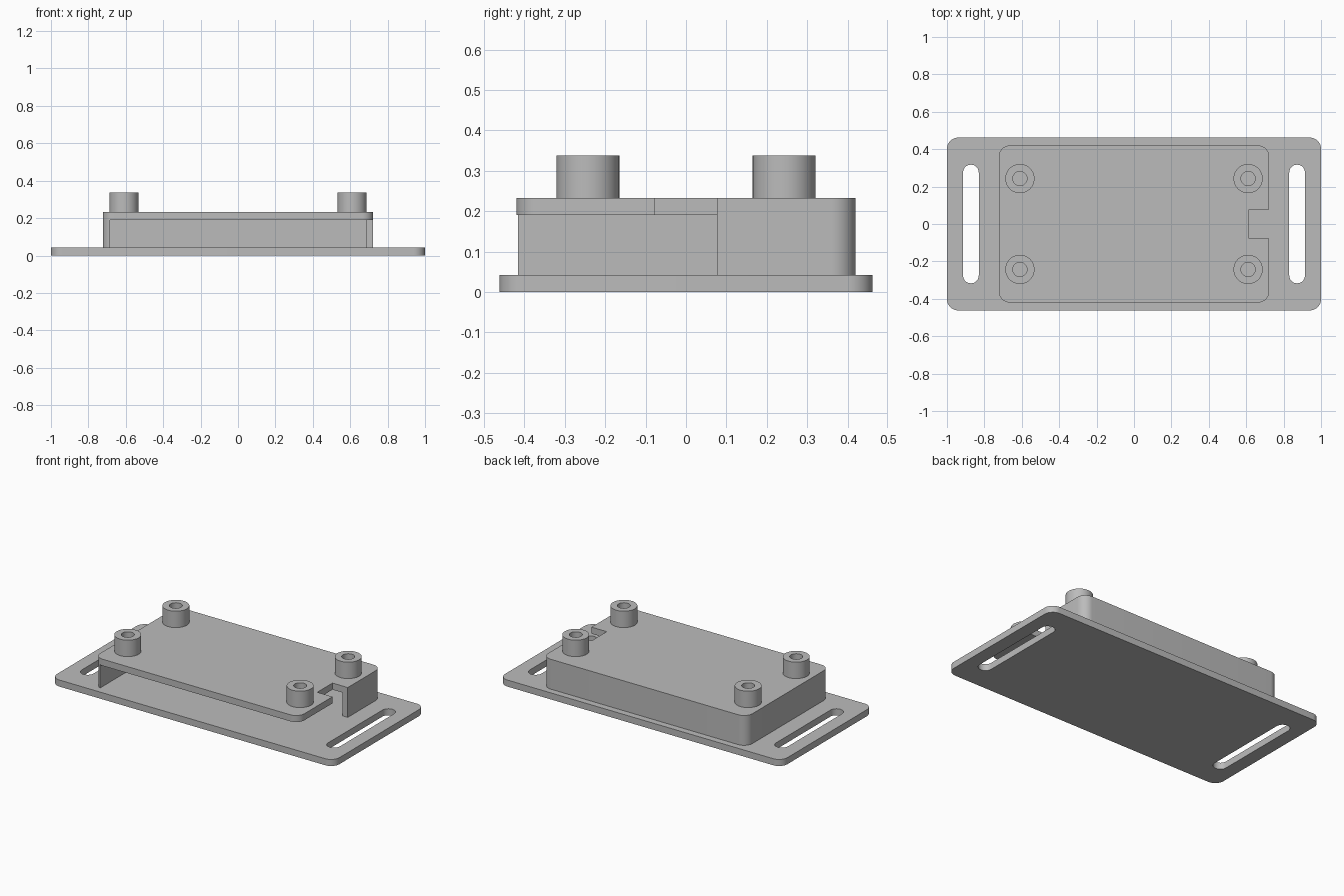
import bpy, bmesh, math

if "Cube" in bpy.data.objects:
    bpy.data.objects.remove(bpy.data.objects["Cube"])

grey = bpy.data.materials.new("plain grey")
grey.use_nodes = True
colour = (0.5, 0.5, 0.5, 1)
grey.diffuse_color = colour
grey.node_tree.nodes["Principled BSDF"].inputs["Base Color"].default_value = colour

BASE_TOP, ROOF_UNDER, ROOF_TOP, POST_TOP = 0.042, 0.191, 0.233, 0.338
WALL = 0.038
HALF_X, HALF_Y = 0.723, 0.42
OVER = 0.1  # how far cutters overshoot


def prism(name, x, y, z, radius=0.0, steps=12):
    """Upright block between (min, max) ranges, with rounded vertical corners."""
    corners = [(x[1], y[1], 1, 1), (x[0], y[1], -1, 1),
               (x[0], y[0], -1, -1), (x[1], y[0], 1, -1)]
    bm = bmesh.new()
    ring = []
    for i, (cx, cy, sx, sy) in enumerate(corners):
        for k in range(steps + 1 if radius else 1):
            a = math.pi / 2 * (i + k / steps)
            ring.append(bm.verts.new((cx + radius * (math.cos(a) - sx),
                                      cy + radius * (math.sin(a) - sy), z[0])))
    bmesh.ops.remove_doubles(bm, verts=ring, dist=0.0001)
    face = bm.faces.new(list(bm.verts))
    top = bmesh.ops.extrude_face_region(bm, geom=[face])["geom"]
    bmesh.ops.translate(bm, vec=(0, 0, z[1] - z[0]),
                        verts=[v for v in top if isinstance(v, bmesh.types.BMVert)])
    bmesh.ops.recalc_face_normals(bm, faces=bm.faces)
    mesh = bpy.data.meshes.new(name)
    bm.to_mesh(mesh)
    bm.free()
    obj = bpy.data.objects.new(name, mesh)
    bpy.context.collection.objects.link(obj)
    mesh.materials.append(grey)
    return obj


def round_post(name, cx, cy, z, r):
    return prism(name, (cx - r, cx + r), (cy - r, cy + r), z, r)


def select(obj):
    bpy.ops.object.select_all(action="DESELECT")
    obj.select_set(True)
    bpy.context.view_layer.objects.active = obj


def cut(obj, cutters):
    for cutter in cutters:
        cutter.hide_render = True
        mod = obj.modifiers.new("cut", "BOOLEAN")
        mod.operation = "DIFFERENCE"
        mod.solver = "EXACT"
        mod.object = cutter
        select(obj)
        bpy.ops.object.modifier_apply(modifier=mod.name)
        bpy.data.objects.remove(cutter)
    select(obj)
    bpy.ops.object.shade_smooth_by_angle(angle=math.radians(30))


# Mounting plate with a strap slot at each end
plate = prism("base_plate", (-1, 1), (-0.462, 0.462), (0, BASE_TOP), 0.06)
cut(plate, [prism("slot_cutter", (s * 0.872 - 0.042, s * 0.872 + 0.042),
                  (-0.317, 0.317), (-OVER, OVER), 0.0419) for s in (-1, 1)])

# Cover: open at the front, short right-hand wall, cable notch in the roof
cover = prism("cover", (-HALF_X, HALF_X), (-HALF_Y, HALF_Y), (BASE_TOP, ROOF_TOP), 0.06)
inner_x = HALF_X - WALL
cut(cover, [
    prism("cavity_cutter", (-inner_x, inner_x), (-HALF_Y - OVER, HALF_Y - WALL),
          (BASE_TOP - OVER, ROOF_UNDER)),
    prism("side_cutter", (inner_x - OVER, HALF_X + OVER), (-HALF_Y - OVER, 0.077),
          (BASE_TOP - OVER, ROOF_UNDER)),
    prism("notch_cutter", (0.615, HALF_X + OVER), (-0.077, 0.077),
          (ROOF_UNDER - OVER, ROOF_TOP + OVER)),
])

# Four hollow standoffs on the roof
for sx, side in ((1, "left"), (-1, "right")):
    for sy, end in ((1, "back"), (-1, "front")):
        cx, cy = sx * 0.61, sy * 0.243
        post = round_post(f"standoff_{end}_{side}", cx, cy, (ROOF_TOP, POST_TOP), 0.078)
        cut(post, [round_post("bore_cutter", cx, cy,
                              (ROOF_TOP - OVER, POST_TOP + OVER), 0.038)])
